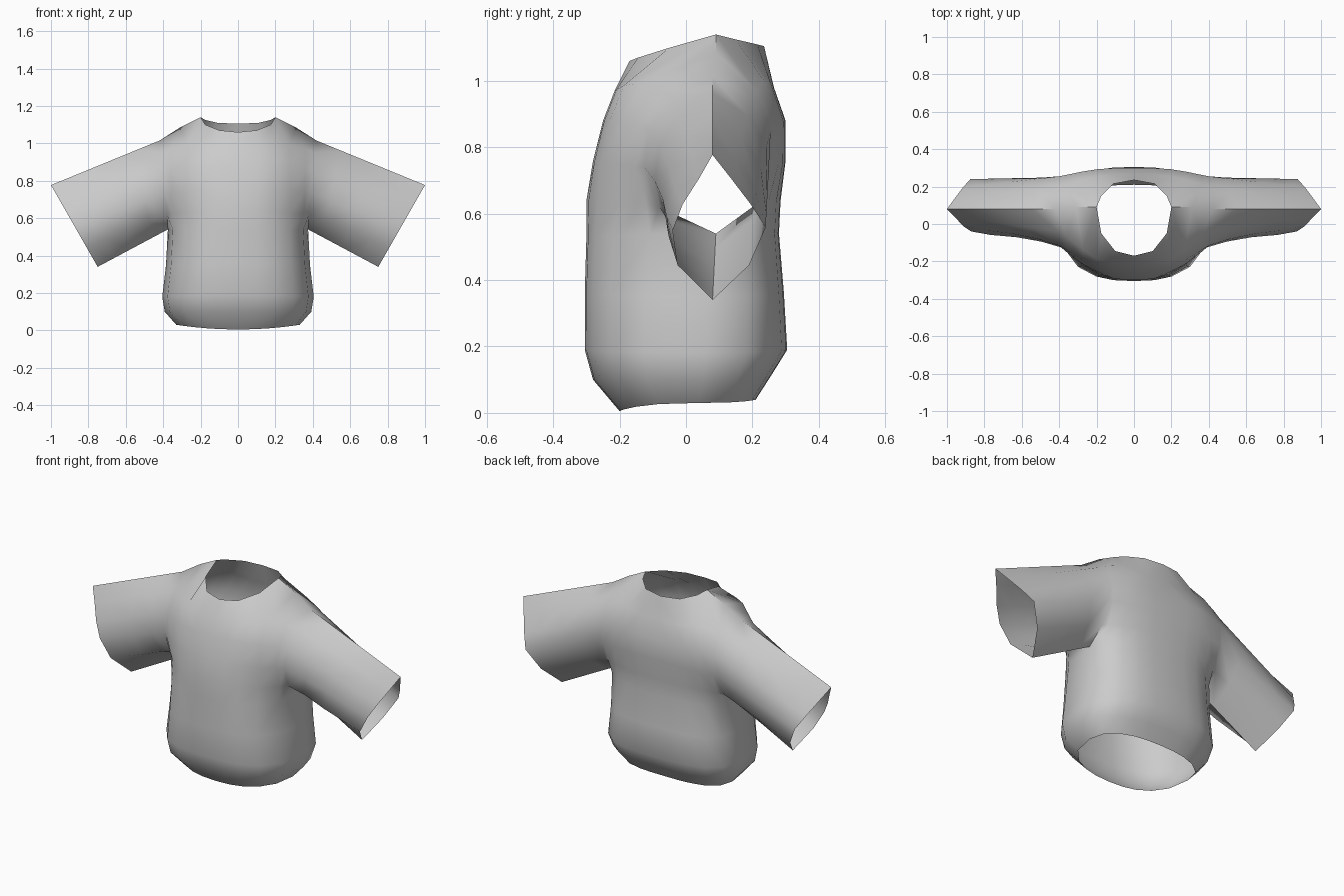
import bpy, bmesh, math
from mathutils import Vector

if "Cube" in bpy.data.objects:
    bpy.data.objects.remove(bpy.data.objects["Cube"])

# Column positions from centre (0) to side seam (1)
COLS = [0, 0.27, 0.5, 0.74, 0.93, 1]
# Lower body rings: z front, z side, z back, half width, y front, y side, y back
RINGS = [
    (0.005, 0.03, 0.04, 0.33, -0.20, 0.04, 0.21),
    (0.10, 0.10, 0.11, 0.392, -0.28, 0.05, 0.255),
    (0.19, 0.18, 0.19, 0.405, -0.305, 0.06, 0.305),
    (0.36, 0.35, 0.36, 0.385, -0.305, 0.07, 0.295),
    (0.53, 0.54, 0.54, 0.375, -0.30, 0.09, 0.28),
]
# Chest rows: z centre, z edge, half width, y centre, y at armhole, shoulder lift
FRONT = [(0.64, 0.62, 0.38, -0.30, -0.08, 0), (0.76, 0.74, 0.39, -0.28, -0.125, 0),
         (0.88, 0.85, 0.40, -0.25, -0.115, 0.012), (0.97, 0.95, 0.41, -0.215, -0.04, 0.035)]
BACK = [(0.64, 0.62, 0.38, 0.285, 0.20, 0), (0.76, 0.74, 0.39, 0.30, 0.25, 0),
        (0.88, 0.85, 0.40, 0.30, 0.255, 0.012), (0.98, 0.95, 0.41, 0.265, 0.20, 0.035)]
# Neckline followed by the shoulder seam
SHOULDER = [(0.2, 0.09, 1.14), (0.31, 0.09, 1.085), (0.42, 0.08, 1.015)]
FRONT_TOP = [(0, -0.17, 1.06), (0.1, -0.145, 1.07), (0.175, -0.05, 1.10)] + SHOULDER
BACK_TOP = [(0, 0.235, 1.105), (0.11, 0.215, 1.11), (0.175, 0.15, 1.125)] + SHOULDER
# Cuff: height along the opening (0 bottom, 1 top) and y
CUFF_F = [(0.24, -0.025), (0.48, -0.04), (0.66, -0.01), (0.84, 0.04)]
CUFF_B = [(0.24, 0.19), (0.5, 0.24), (0.66, 0.195), (0.84, 0.135)]

bm = bmesh.new()


def lerp(a, b, t):
    return a + (b - a) * t


def loft(rows):
    """Skin a list of equally long point rows with quads."""
    vs = [[bm.verts.new(p) for p in row] for row in rows]
    for a, b in zip(vs, vs[1:]):
        for i in range(len(a) - 1):
            bm.faces.new((a[i], a[i + 1], b[i + 1], b[i]))


def panel(chest, top, back):
    """Half of the front or back panel, from hem to neckline."""
    rows = []
    for zf, zs, zb, hw, yf, ys, yb in RINGS:
        zc, yc = (zb, yb) if back else (zf, yf)
        rows.append([Vector((hw * f, lerp(ys, yc, max(0, 1 - f ** 2.6) ** (1 / 2.6)),
                             lerp(zc, zs, f * f))) for f in COLS])
    for k, (zc, ze, hw, yc, ye, lift) in enumerate(chest):
        row = []
        for f, t in zip(COLS, top):
            x = lerp(hw * f, t[0], 0.1 * k) if f < 1 else hw
            z = lerp(zc, ze, f * f) + lift * 9.48 * f ** 3 * (1 - f)
            row.append(Vector((x, lerp(ye, yc, 1 - f ** 2.7), z)))
        rows.append(row)
    rows.append([Vector(p) for p in top])
    return rows


# Body panels
front, back = panel(FRONT, FRONT_TOP, False), panel(BACK, BACK_TOP, True)
loft(front)
loft([row[::-1] for row in back])

# Sleeve swept from the armhole loop to the cuff loop
hole = [r[-1] for r in front[4:]] + [r[-1] for r in back[-2:3:-1]]
low, high = Vector((0.75, 0.08, 0.34)), Vector((1.0, 0.08, 0.777))


def cuff_point(t, y):
    p = low.lerp(high, t)
    return Vector((p.x, y, p.z))


cuff = ([low] + [cuff_point(*c) for c in CUFF_F] + [high]
        + [cuff_point(*c) for c in CUFF_B[::-1]] + [low])
rings = []
for s in (0, 0.22, 0.5, 0.78, 1):
    ring = [a.lerp(b, s) for a, b in zip(hole, cuff)]
    if 0 < s < 0.6:  # slight hollow at the front of the upper sleeve
        for p in ring:
            if p.y < -0.06:
                p.y += 0.012
    rings.append(ring)
loft([list(c) for c in zip(*rings)])

# Sew the seams and face the cloth outwards
bmesh.ops.remove_doubles(bm, verts=bm.verts, dist=0.0005)
bmesh.ops.recalc_face_normals(bm, faces=bm.faces)
chest_face = min(bm.faces, key=lambda f: f.calc_center_median().y)
if chest_face.normal.y > 0:
    bmesh.ops.reverse_faces(bm, faces=bm.faces)

mesh = bpy.data.meshes.new("shirt")
bm.to_mesh(mesh)
bm.free()
shirt = bpy.data.objects.new("shirt", mesh)
bpy.context.collection.objects.link(shirt)

# Grey cloth
cloth = bpy.data.materials.new("grey_cloth")
cloth.diffuse_color = (0.6, 0.6, 0.6, 1)
cloth.use_nodes = True
cloth.node_tree.nodes["Principled BSDF"].inputs["Base Color"].default_value = cloth.diffuse_color
mesh.materials.append(cloth)

# Other half
mirror = shirt.modifiers.new("mirror", "MIRROR")
mirror.use_mirror_merge = True
mirror.merge_threshold = 0.001

# Soft cloth with crisp sleeve and shoulder seams
bpy.context.view_layer.objects.active = shirt
shirt.select_set(True)
bpy.ops.object.shade_smooth_by_angle(angle=math.radians(55))
